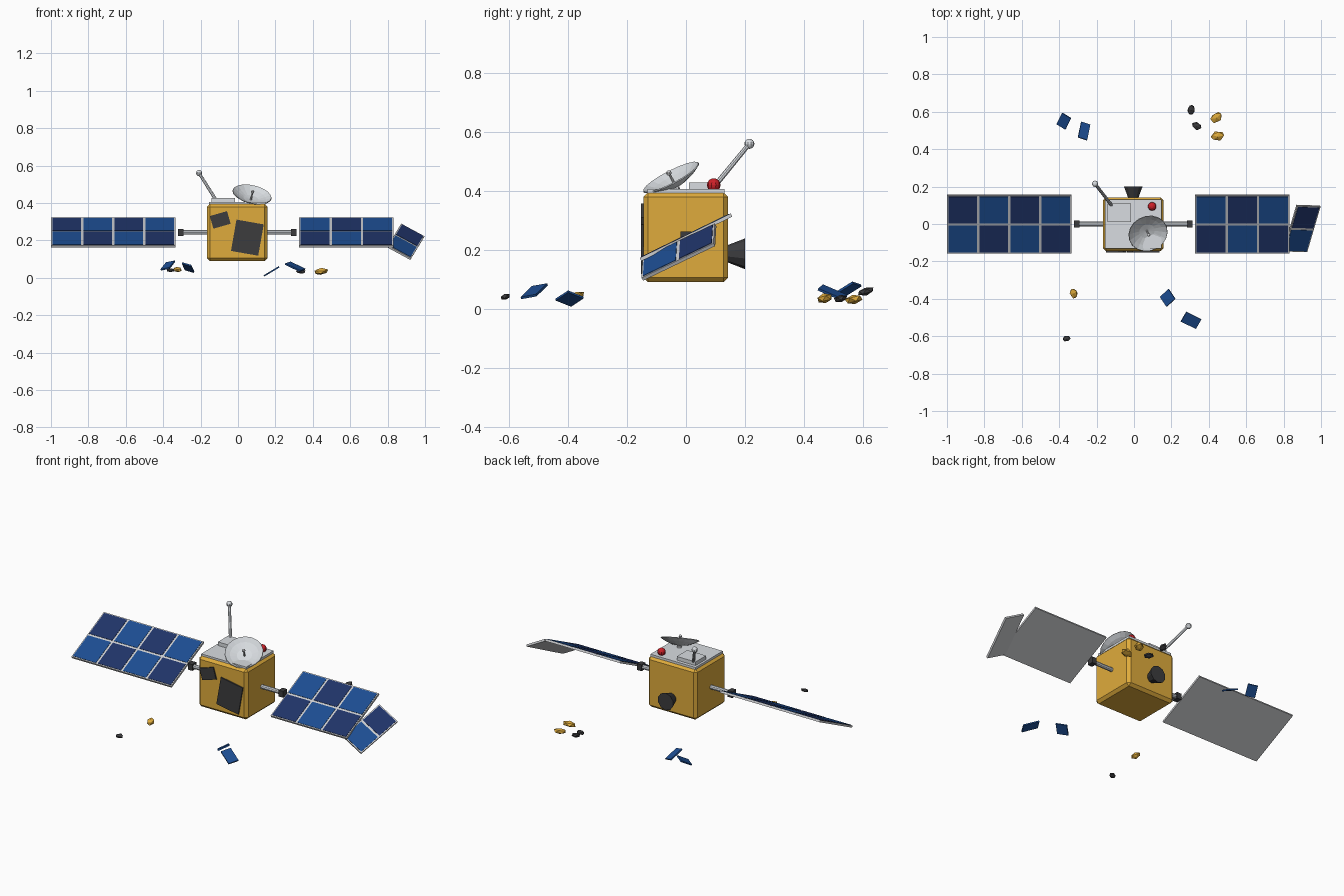
import bpy, bmesh, random
from math import radians, cos, sin, pi
from mathutils import Vector, Matrix

old = bpy.data.objects.get("Cube")
if old:
    bpy.data.objects.remove(old, do_unlink=True)
random.seed(4)


def material(name, rgb):
    m = bpy.data.materials.new(name)
    m.use_nodes = True
    m.diffuse_color = (*rgb, 1)
    m.node_tree.nodes["Principled BSDF"].inputs["Base Color"].default_value = (*rgb, 1)
    return m


GOLD = material("gold foil", (0.74, 0.41, 0.045))
SILVER = material("silver", (0.69, 0.72, 0.75))
FRAME = material("frame grey", (0.60, 0.61, 0.63))
BLUE = material("cell blue", (0.012, 0.075, 0.29))
NAVY = material("cell navy", (0.014, 0.034, 0.14))
DARK = material("charcoal", (0.045, 0.045, 0.048))
RED = material("beacon red", (0.62, 0.015, 0.022))


def finish(name, bm, mats, matrix=Matrix()):
    me = bpy.data.meshes.new(name)
    bm.to_mesh(me)
    bm.free()
    for m in mats:
        me.materials.append(m)
    ob = bpy.data.objects.new(name, me)
    ob.matrix_world = matrix
    bpy.context.collection.objects.link(ob)
    return ob


def add_box(bm, centre, size, index=0):
    mat = Matrix.Translation(centre) @ Matrix.Diagonal((*size, 1))
    verts = bmesh.ops.create_cube(bm, size=1, matrix=mat)["verts"]
    for f in {f for v in verts for f in v.link_faces}:
        f.material_index = index


def box(name, centre, size, mat, rot=Matrix(), bevel=0):
    bm = bmesh.new()
    add_box(bm, (0, 0, 0), size)
    if bevel:
        bmesh.ops.bevel(bm, geom=bm.edges[:], offset=bevel, segments=1,
                        profile=0.5, affect='EDGES')
    return finish(name, bm, [mat], Matrix.Translation(centre) @ rot)


def facing(direction):
    return Vector((0, 0, 1)).rotation_difference(Vector(direction)).to_matrix().to_4x4()


def rod(name, a, b, r1, r2, mat, sides=10):
    a, b = Vector(a), Vector(b)
    bm = bmesh.new()
    bmesh.ops.create_cone(bm, cap_ends=True, segments=sides, radius1=r1, radius2=r2,
                          depth=(b - a).length)
    return finish(name, bm, [mat], Matrix.Translation((a + b) / 2) @ facing(b - a))


def ball(name, centre, radius, mat):
    bm = bmesh.new()
    bmesh.ops.create_uvsphere(bm, u_segments=10, v_segments=8, radius=radius)
    return finish(name, bm, [mat], Matrix.Translation(centre))


def solar_panel(name, centre, u, v, cols, cell_w, cell_h, phase):
    """Framed panel with two rows of alternating cells."""
    u, v = Vector(u).normalized(), Vector(v).normalized()
    matrix = Matrix((u, v, u.cross(v))).transposed().to_4x4()
    bm = bmesh.new()
    add_box(bm, (0, 0, 0), (cols * cell_w, 2 * cell_h, 0.012))
    for i in range(cols):
        for j in range(2):
            at = ((i - (cols - 1) / 2) * cell_w, (j - 0.5) * cell_h, 0.006)
            add_box(bm, at, (cell_w - 0.013, cell_h - 0.013, 0.004),
                    1 if (i + j + phase) % 2 else 2)
    return finish(name, bm, [FRAME, BLUE, NAVY], Matrix.Translation(centre) @ matrix)


# Body with top deck and equipment box
CX, CZ = -0.004, 0.243
box("body", (CX, -0.001, CZ), (0.326, 0.288, 0.305), GOLD, bevel=0.016)
box("top_deck", (CX, 0, 0.399), (0.30, 0.26, 0.014), SILVER)
box("equipment_box", (-0.078, 0.06, 0.415), (0.125, 0.10, 0.026), SILVER)

# Torn dark patches on the front
for name, x, z, w, h, angle in (("small_patch", -0.095, 0.31, 0.096, 0.07, 16),
                                ("large_patch", 0.05, 0.215, 0.148, 0.17, -10)):
    box(name, (x, -0.148, z), (w, 0.009, h), DARK, Matrix.Rotation(radians(-angle), 4, 'Y'))

# Arms and hinge blocks
for side, s in (("left", 1), ("right", -1)):
    rod(side + "_arm", (CX + s * 0.15, 0, CZ), (CX + s * 0.29, 0, CZ), 0.013, 0.013, SILVER)
    box(side + "_hinge", (CX + s * 0.302, 0, CZ), (0.03, 0.038, 0.038), DARK)

# Solar wings: whole on the right, snapped on the left
tilt = (0, cos(radians(26)), sin(radians(26)))
solar_panel("right_wing", (-0.667, 0, CZ), (1, 0, 0), tilt, 4, 0.166, 0.172, 1)
solar_panel("left_wing", (0.579, 0, CZ), (1, 0, 0), tilt, 3, 0.168, 0.172, 0)
solar_panel("left_wing_broken_end", (0.897, -0.024, 0.193),
            (0.125, -0.005, -0.068), (0.07, 0.245, 0.118), 1, 0.142, 0.14, 1)

# Dish: shallow bowl with thickness, feed and stand
axis = Vector((0.2, -0.45, 0.87)).normalized()
rim = Vector((0.075, -0.05, 0.445))
DEPTH, RADIUS, SIDES = 0.035, 0.107, 18
bm = bmesh.new()
profile = [(0.001, 0), (0.4, 0.16), (0.75, 0.56), (1, 1)]
rings = [[bm.verts.new((RADIUS * r * cos(2 * pi * k / SIDES),
                        RADIUS * r * sin(2 * pi * k / SIDES), DEPTH * (h - 1)))
          for k in range(SIDES)] for r, h in profile]
for low, high in zip(rings, rings[1:]):
    for k in range(SIDES):
        n = (k + 1) % SIDES
        bm.faces.new((low[k], low[n], high[n], high[k]))
bmesh.ops.remove_doubles(bm, verts=rings[0], dist=0.001)
dish = finish("dish", bm, [SILVER], Matrix.Translation(rim) @ facing(axis))
thick = dish.modifiers.new("thickness", 'SOLIDIFY')
thick.thickness = 0.004
bottom = rim - axis * DEPTH
rod("dish_feed", bottom, rim + axis * 0.015, 0.005, 0.004, FRAME, 8)
ball("dish_feed_tip", rim + axis * 0.018, 0.009, FRAME)
rod("dish_stand", (bottom.x, bottom.y, 0.40), bottom, 0.015, 0.012, FRAME, 8)

# Antenna and beacon
rod("antenna", (-0.12, 0.10, 0.42), (-0.208, 0.215, 0.56), 0.009, 0.008, SILVER, 8)
ball("antenna_tip", (-0.208, 0.215, 0.56), 0.017, SILVER)
ball("beacon", (0.097, 0.094, 0.42), 0.023, RED)

# Rear engine nozzle
rod("engine_nozzle", (CX, 0.13, 0.187), (CX, 0.2, 0.187), 0.025, 0.052, DARK, 10)

# Loose panel shards: position, size, upward normal, yaw
shards = [((-0.375, 0.55, 0.066), (0.076, 0.056), (-0.45, -0.4, 1), 61),
          ((-0.267, 0.497, 0.055), (0.092, 0.052), (0.4, 0.35, 1), 75),
          ((0.18, -0.395, 0.035), (0.068, 0.066), (-0.6, 0, 1), 38),
          ((0.305, -0.515, 0.06), (0.096, 0.06), (0.3, -0.35, 1), -28)]
for n, (at, size, normal, yaw) in enumerate(shards):
    box(f"panel_shard_{n + 1}", at, (*size, 0.008), BLUE,
        facing(normal) @ Matrix.Rotation(radians(yaw), 4, 'Z'))

# Loose chunks of foil and dark structure: position and yaw
chunks = [("foil_chunk", GOLD, 0.037, [((0.44, 0.57, 0.032), 40), ((0.447, 0.47, 0.035), 10),
                                       ((-0.322, -0.37, 0.045), 110)]),
          ("dark_chunk", DARK, 0.029, [((0.305, 0.61, 0.06), 80), ((0.335, 0.525, 0.035), -25),
                                       ((-0.36, -0.613, 0.041), 20)])]
for name, mat, size, places in chunks:
    for n, (at, yaw) in enumerate(places):
        bm = bmesh.new()
        bmesh.ops.create_icosphere(bm, subdivisions=1, radius=size if at[0] > 0 else size * 0.8)
        for v in bm.verts:
            v.co *= random.uniform(0.9, 1.15)
            v.co.y *= 0.72
            v.co.z *= 0.45
        spin = Matrix.Rotation(0.25, 4, 'X') @ Matrix.Rotation(radians(yaw), 4, 'Z')
        finish(f"{name}_{n + 1}", bm, [mat], Matrix.Translation(at) @ spin)
